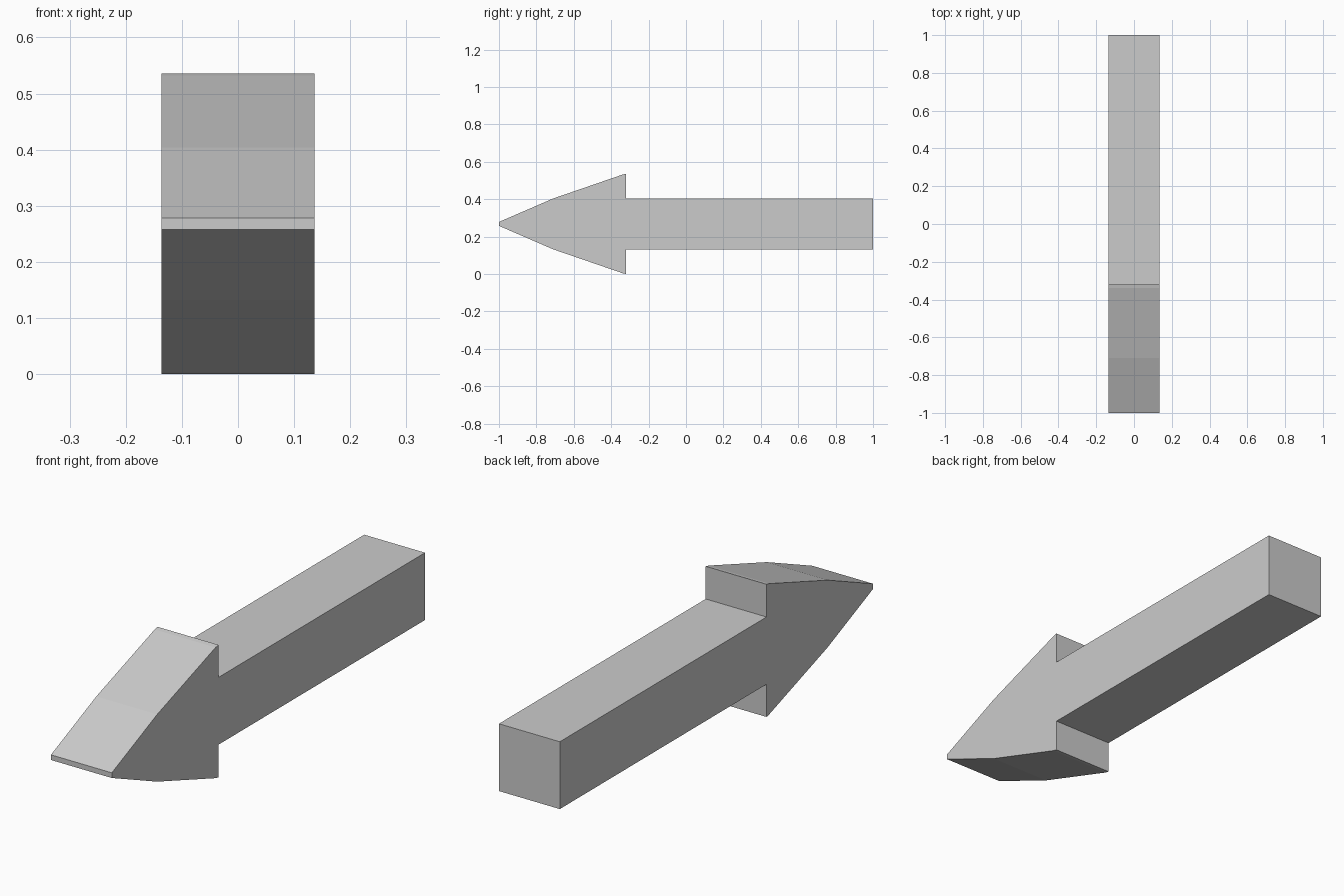
import bpy
import bmesh

if "Cube" in bpy.data.objects:
    bpy.data.objects.remove(bpy.data.objects["Cube"])

HALF_WIDTH = 0.136
MID_Z = 0.268

grey = bpy.data.materials.new("light grey")
grey.diffuse_color = (0.6, 0.6, 0.6, 1.0)
grey.use_nodes = True
grey.node_tree.nodes["Principled BSDF"].inputs["Base Color"].default_value = grey.diffuse_color

# Upper half of the side outline (y, height above the centre line), tip to tail
upper = [(-1.0, 0.0105), (-0.71, 0.136), (-0.338, 0.264), (-0.32, 0.268),
         (-0.32, 0.136), (1.0, 0.136)]
outline = upper + [(y, -h) for y, h in reversed(upper)]

# Arrow: mirrored outline extruded across its width
bm = bmesh.new()
side = bm.faces.new([bm.verts.new((-HALF_WIDTH, y, MID_Z + h)) for y, h in outline])
ext = bmesh.ops.extrude_face_region(bm, geom=[side], use_keep_orig=True)
new_verts = [g for g in ext["geom"] if isinstance(g, bmesh.types.BMVert)]
bmesh.ops.translate(bm, verts=new_verts, vec=(2 * HALF_WIDTH, 0, 0))
bmesh.ops.recalc_face_normals(bm, faces=bm.faces)

mesh = bpy.data.meshes.new("arrow")
bm.to_mesh(mesh)
bm.free()
mesh.materials.append(grey)
arrow = bpy.data.objects.new("arrow", mesh)
bpy.context.collection.objects.link(arrow)
